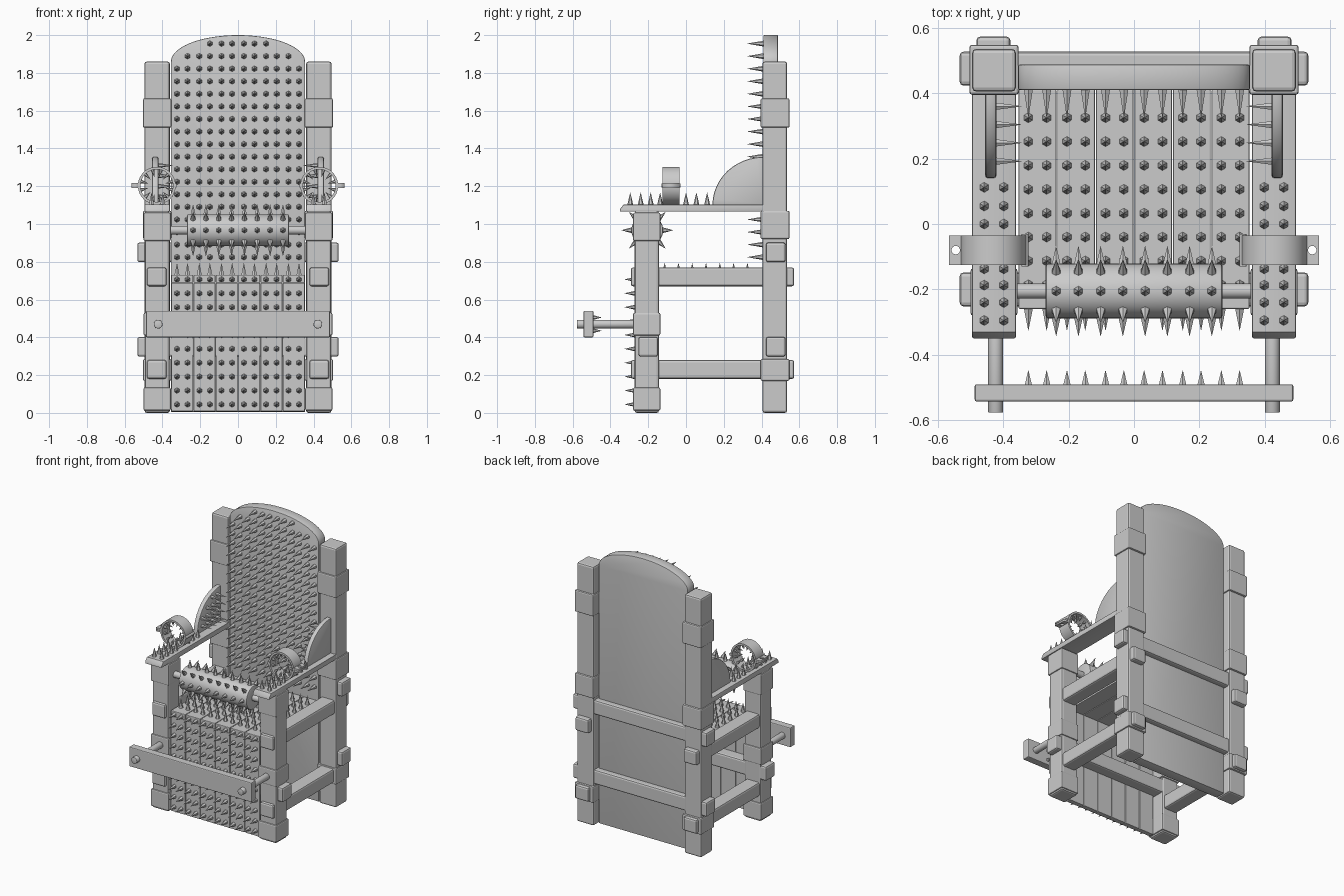
import bpy, bmesh, math
from mathutils import Vector, Matrix

if "Cube" in bpy.data.objects:
    bpy.data.objects.remove(bpy.data.objects["Cube"])


def finish(name, bm, smooth=False):
    bmesh.ops.recalc_face_normals(bm, faces=bm.faces)
    me = bpy.data.meshes.new(name)
    bm.to_mesh(me)
    bm.free()
    ob = bpy.data.objects.new(name, me)
    bpy.context.collection.objects.link(ob)
    if smooth:
        bpy.ops.object.select_all(action='DESELECT')
        ob.select_set(True)
        bpy.context.view_layer.objects.active = ob
        bpy.ops.object.shade_smooth_by_angle(angle=math.radians(40))
    return ob


def box(name, lo, hi, bevel=0.008):
    lo, hi = Vector(lo), Vector(hi)
    lo, hi = Vector(map(min, lo, hi)), Vector(map(max, lo, hi))
    bm = bmesh.new()
    size = hi - lo
    bmesh.ops.create_cube(bm, size=1, matrix=Matrix.Translation((lo + hi) / 2) @ Matrix.Diagonal((*size, 1)))
    if bevel:
        bmesh.ops.bevel(bm, geom=bm.edges[:], offset=bevel, segments=2, profile=0.5, affect='EDGES')
    return finish(name, bm)


def rod(name, a, b, r, bevel=0.0):
    a, b = Vector(a), Vector(b)
    d = b - a
    bm = bmesh.new()
    mat = Matrix.Translation((a + b) / 2) @ d.to_track_quat('Z', 'Y').to_matrix().to_4x4()
    bmesh.ops.create_cone(bm, cap_ends=True, segments=32, radius1=r, radius2=r, depth=d.length, matrix=mat)
    if bevel:
        rims = [e for e in bm.edges if any(len(f.verts) > 4 for f in e.link_faces)]
        bmesh.ops.bevel(bm, geom=rims, offset=bevel, segments=2, profile=0.5, affect='EDGES')
    return finish(name, bm, True)


def spikes(name, places, length, r=0.016):
    """Six-sided cones at (position, direction) pairs, joined into one object."""
    bm = bmesh.new()
    for p, d in places:
        p, d = Vector(p), Vector(d).normalized()
        mat = Matrix.Translation(p + d * (length / 2 - 0.003)) @ d.to_track_quat('Z', 'Y').to_matrix().to_4x4()
        bmesh.ops.create_cone(bm, cap_ends=True, segments=6, radius1=r, radius2=0.0005, depth=length, matrix=mat)
    return finish(name, bm)


def prism(name, pts, depth, bevel=0.005):
    """Closed 3D outline pushed along the depth vector."""
    bm = bmesh.new()
    face = bm.faces.new([bm.verts.new(p) for p in pts])
    ext = bmesh.ops.extrude_face_region(bm, geom=[face])
    bmesh.ops.translate(bm, verts=[v for v in ext['geom'] if isinstance(v, bmesh.types.BMVert)], vec=depth)
    rims = [e for e in bm.edges if any(len(f.verts) > 4 for f in e.link_faces)]
    bmesh.ops.bevel(bm, geom=rims, offset=bevel, segments=2, profile=0.5, affect='EDGES')
    return finish(name, bm, True)


def plate_with_hole(name, x0, x1, y0, y1, z, half, hole, r):
    cu = bpy.data.curves.new(name, 'CURVE')
    cu.dimensions, cu.fill_mode, cu.extrude = '2D', 'BOTH', half
    ring = [(hole[0] + r * math.cos(i * math.pi / 8), hole[1] + r * math.sin(i * math.pi / 8)) for i in range(16)]
    for pts in ([(x0, y0), (x1, y0), (x1, y1), (x0, y1)], ring):
        sp = cu.splines.new('POLY')
        sp.points.add(len(pts) - 1)
        for q, p in zip(sp.points, pts):
            q.co = (*p, 0, 1)
        sp.use_cyclic_u = True
    ob = bpy.data.objects.new(name, cu)
    ob.location.z = z
    bpy.context.collection.objects.link(ob)
    bpy.ops.object.select_all(action='DESELECT')
    ob.select_set(True)
    bpy.context.view_layer.objects.active = ob
    bpy.ops.object.convert(target='MESH')


def half_ring(name, c, r_out, r_in, y0, y1, start):
    """Half of a square-section band around a y axis."""
    bm = bmesh.new()
    n, loops = 20, []
    for i in range(n + 1):
        a = start + math.pi * i / n
        loops.append([bm.verts.new((c[0] + r * math.cos(a), y, c[1] + r * math.sin(a)))
                      for r, y in ((r_out, y0), (r_out, y1), (r_in, y1), (r_in, y0))])
    for p, q in zip(loops, loops[1:]):
        for k in range(4):
            bm.faces.new((p[k], p[(k + 1) % 4], q[(k + 1) % 4], q[k]))
    bm.faces.new(loops[0])
    bm.faces.new(loops[-1])
    finish(name, bm, True)


# two spike columns per plank, six planks
COLS = [(i - 2.5) * 0.118 + s for i in range(6) for s in (-0.028, 0.028)]

# backrest with arched top
arch = [(0.355 * math.cos(math.pi * i / 28), 0.41, 1.86 + 0.14 * math.sin(math.pi * i / 28)) for i in range(29)]
prism('backrest', [(-0.355, 0.41, 0.005), (0.355, 0.41, 0.005)] + arch, (0, 0.077, 0))
back = []
for k in range(18):
    z = 1.955 - 0.0665 * k
    for x in COLS:
        if z < 1.83 + 0.14 * math.sqrt(1 - (x / 0.355) ** 2) or (k == 0 and abs(x) < 0.16) or (k == 1 and abs(x) < 0.29):
            back.append(((x, 0.41, z), (0, -1, 0)))
spikes('backrest_spikes', back, 0.088)

# seat and front planks
for i in range(6):
    x = (i - 2.5) * 0.118
    box('seat_plank', (x - 0.0575, -0.26, 0.69), (x + 0.0575, 0.412, 0.73), 0.004)
    box('front_plank', (x - 0.0575, -0.26, 0.008), (x + 0.0575, -0.225, 0.688), 0.004)
spikes('seat_spikes', [((x, 0.325 - 0.073 * k, 0.73), (0, 0, 1)) for k in range(8) for x in COLS], 0.066)
spikes('front_spikes', [((x, -0.26, 0.045 + 0.0735 * k), (0, -1, 0)) for k in range(10) for x in COLS], 0.068)

# cross rails with through tenons
for y, z in ((0.475, 0.85), (0.475, 0.35), (-0.2, 0.35)):
    box('cross_rail', (-0.533, y - 0.052, z - 0.052), (0.533, y + 0.052, z + 0.052), 0.012)

for s in (-1, 1):
    X = s * 0.428
    # posts and their bands
    box('back_post', (X - 0.067, 0.405, 0), (X + 0.067, 0.535, 1.86), 0.012)
    for z0, z1 in ((1.51, 1.665), (0.92, 1.07), (0.17, 0.285)):
        box('back_post_band', (X - 0.075, 0.395, z0), (X + 0.075, 0.548, z1), 0.008)
    box('front_post', (X - 0.065, -0.272, 0), (X + 0.065, -0.143, 1.07), 0.012)
    for z0, z1 in ((0.91, 1.06), (0.41, 0.53), (0.012, 0.135)):
        box('front_post_band', (X - 0.072, -0.28, z0), (X + 0.072, -0.136, z1), 0.008)
    # side rails
    for z in (0.72, 0.23):
        box('side_rail', (s * 0.378, -0.292, z - 0.05), (s * 0.482, 0.573, z + 0.05), 0.012)

    # armrest with chamfered top
    prism('armrest', [(X - 0.067, -0.35, 1.065), (X - 0.067, -0.35, 1.078), (X - 0.067, -0.33, 1.103),
                      (X - 0.067, 0.41, 1.103), (X - 0.067, 0.41, 1.065)], (0.134, 0, 0), 0.006)
    spikes('armrest_spikes', [((X + dx, y, 1.103), (0, 0, 1)) for dx in (-0.03, 0.03)
                              for y in (-0.295, -0.24, -0.187, -0.137, 0.0, 0.055, 0.112)], 0.066)

    # quarter-round arm fin
    fx = s * 0.438 - 0.017
    quarter = [(fx, 0.41 - 0.27 * math.cos(i * math.pi / 24), 1.1 + 0.255 * math.sin(i * math.pi / 24)) for i in range(13)]
    prism('arm_fin', quarter + [(fx, 0.41, 1.1)], (0.034, 0, 0), 0.008)
    spikes('arm_fin_spikes', [((s * 0.421, 0.36 - 0.056 * j, 1.145 + 0.055 * k), (-s, 0, 0))
                              for j in range(4) for k in range(4)
                              if ((0.05 + 0.056 * j) / 0.26) ** 2 + ((0.05 + 0.055 * k) / 0.25) ** 2 < 0.96], 0.08, 0.013)

    # wrist cuff: two half rings, hinge, lock tabs, inward spikes
    c = (s * 0.43, 1.203)
    half_ring('cuff_upper', c, 0.1, 0.086, -0.125, -0.035, 0.0)
    half_ring('cuff_lower', c, 0.1, 0.086, -0.125, -0.035, math.pi)
    rod('cuff_hinge', (s * 0.333, -0.13, 1.203), (s * 0.333, -0.03, 1.203), 0.011)
    for z in (1.197, 1.211):
        plate_with_hole('cuff_tab', s * 0.518, s * 0.565, -0.125, -0.035, z, 0.006, (s * 0.545, -0.08), 0.013)
    inward = []
    for k in range(12):
        a = math.radians(15 + 30 * k)
        for y in (-0.102, -0.058):
            inward.append(((c[0] + 0.087 * math.cos(a), y, c[1] + 0.087 * math.sin(a)), (-math.cos(a), 0, -math.sin(a))))
    spikes('cuff_spikes', inward, 0.042, 0.011)

    # shin board rod
    rod('shin_board_rod', (s * 0.423, -0.577, 0.47), (s * 0.423, -0.2, 0.47), 0.023, 0.003)

# spiked lap roller
rod('lap_roller', (-0.27, -0.205, 0.967), (0.27, -0.205, 0.967), 0.084, 0.008)
rod('lap_roller_axle', (-0.38, -0.205, 0.967), (0.38, -0.205, 0.967), 0.023)
around = []
for k in range(8):
    cy, cz = math.cos(k * math.pi / 4), math.sin(k * math.pi / 4)
    for i in range(8):
        around.append((((i - 3.5) * 0.068, -0.205 + 0.082 * cy, 0.967 + 0.082 * cz), (0, cy, cz)))
spikes('lap_roller_spikes', around, 0.058)

# shin board
box('shin_board', (-0.487, -0.543, 0.4), (0.487, -0.49, 0.54), 0.006)
spikes('shin_board_spikes', [((x, -0.49, z), (0, 1, 0)) for x in COLS for z in (0.435, 0.505)], 0.045, 0.013)
